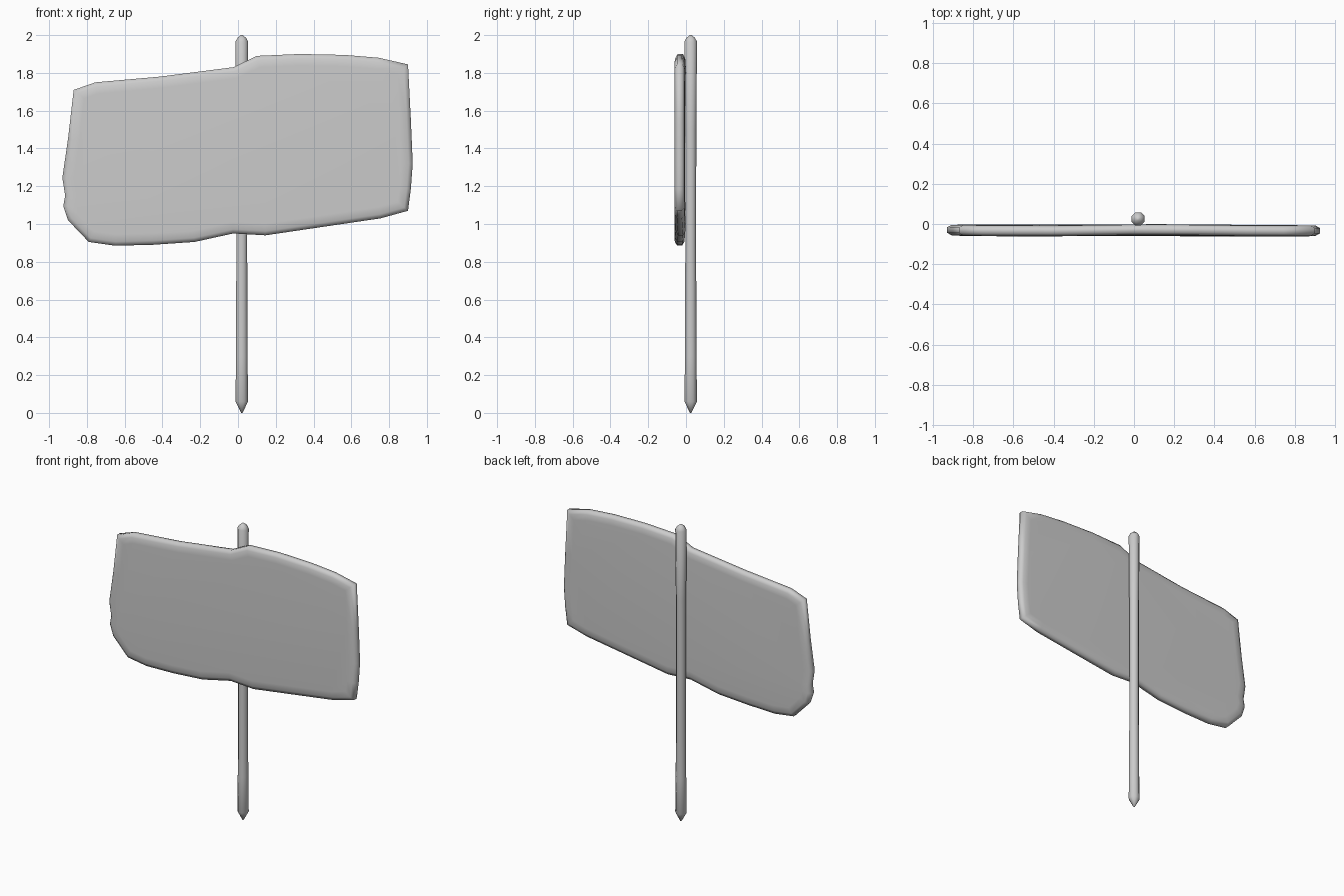
import bpy, bmesh, math
from mathutils import Vector

if "Cube" in bpy.data.objects:
    bpy.data.objects.remove(bpy.data.objects["Cube"])


def finish(bm, name):
    bmesh.ops.recalc_face_normals(bm, faces=bm.faces[:])
    me = bpy.data.meshes.new(name)
    bm.to_mesh(me)
    bm.free()
    me.polygons.foreach_set("use_smooth", [True] * len(me.polygons))
    ob = bpy.data.objects.new(name, me)
    bpy.context.collection.objects.link(ob)
    return ob


def loft(name, rings):
    """Join equal-length rings of points and cap both ends."""
    bm = bmesh.new()
    loops = [[bm.verts.new(p) for p in ring] for ring in rings]
    n = len(loops[0])
    for a, b in zip(loops, loops[1:]):
        for i in range(n):
            j = (i + 1) % n
            bm.faces.new((a[i], a[j], b[j], b[i]))
    bm.faces.new(loops[0])
    bm.faces.new(loops[-1])
    return finish(bm, name)


def inset(outline, d):
    """Offset a clockwise outline inwards with mitred corners."""
    pts = [Vector(p) for p in outline]
    out = []
    for i, p in enumerate(pts):
        e1 = (p - pts[i - 1]).normalized()
        e2 = (pts[(i + 1) % len(pts)] - p).normalized()
        n1, n2 = Vector((e1.y, -e1.x)), Vector((e2.y, -e2.x))
        m = (n1 + n2).normalized()
        out.append(p + m * d / max(m.dot(n1), 0.6))
    return out


# Hand-cut board: uneven outline (x, z), clockwise from the upper left
outline = [(-.87, 1.71), (-.755, 1.75), (-.415, 1.78), (-.025, 1.83), (.10, 1.89),
           (.325, 1.90), (.565, 1.895), (.745, 1.88), (.90, 1.845), (.915, 1.555),
           (.925, 1.32), (.915, 1.185), (.90, 1.07), (.755, 1.03), (.45, .985),
           (.145, .94), (-.025, .95), (-.23, .905), (-.45, .89), (-.65, .885),
           (-.79, .905), (-.90, 1.02), (-.925, 1.095), (-.915, 1.15),
           (-.93, 1.245), (-.90, 1.45)]


def board_ring(d, y):
    return [(p.x, y + 0.003 * math.sin(5 * p.x + 1), p.y) for p in inset(outline, d)]


loft("sign_board", [board_ring(d, y) for d, y in (
    (.06, -.059), (.022, -.057), (0, -.045), (0, -.018), (.022, -.006), (.06, -.004))])

# Pointed post behind the board: (z, radius)
profile = [(0, .004), (.06, .036), (.3, .033), (.9, .031), (1.5, .032),
           (1.965, .036), (1.985, .025), (2.0, .006)]
sides = 8
loft("post", [[(.02 + r * math.cos(math.tau * (k + .5) / sides),
                .025 + r * math.sin(math.tau * (k + .5) / sides), z)
               for k in range(sides)] for z, r in profile])
